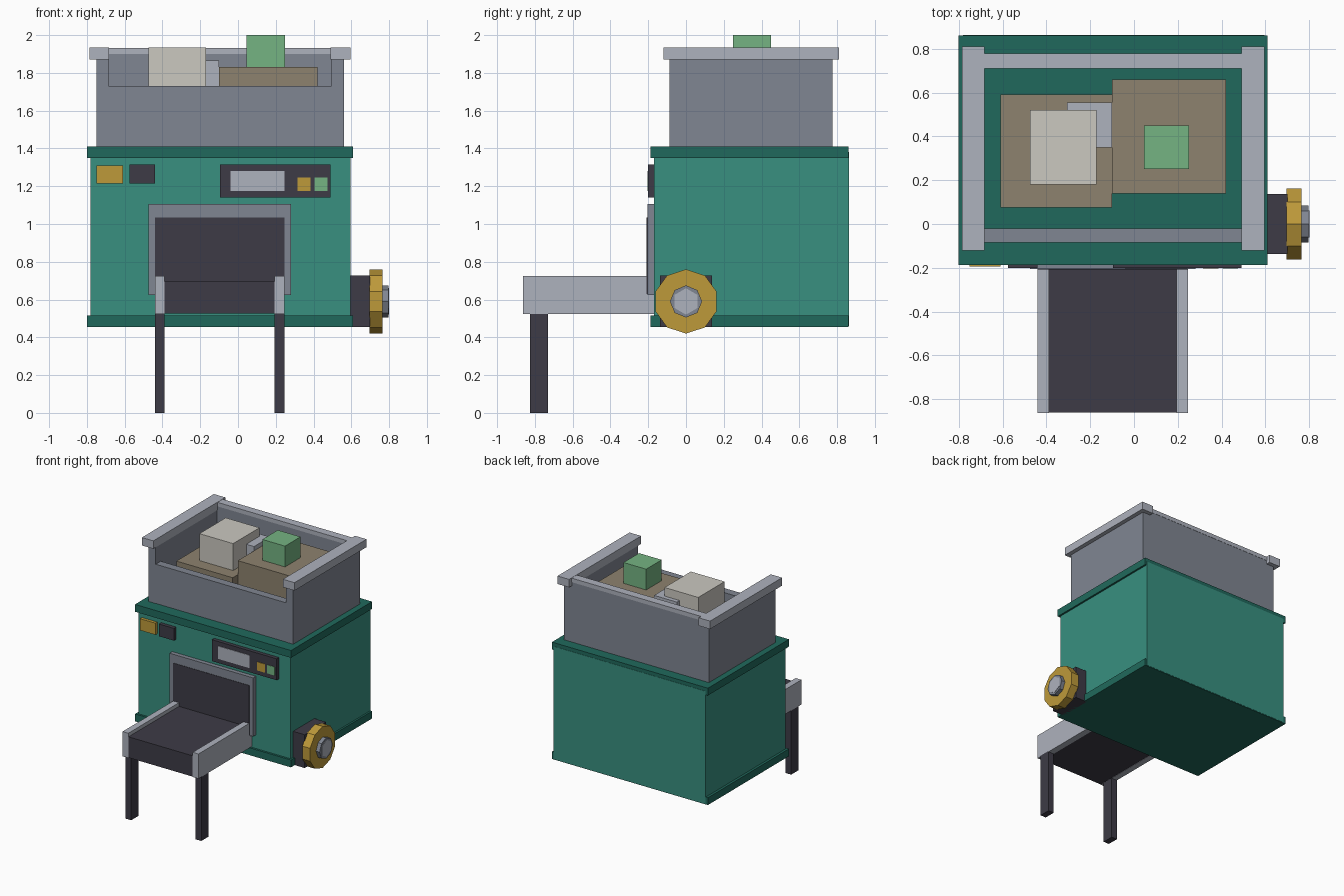
import bpy
import math

cube = bpy.data.objects.get("Cube")
if cube:
    bpy.data.objects.remove(cube, do_unlink=True)


def material(name, hex_code):
    # Convert an sRGB hex string to a linear flat colour
    rgb = [int(hex_code[i:i + 2], 16) / 255 for i in (0, 2, 4)]
    lin = [c / 12.92 if c < 0.04 else ((c + 0.055) / 1.055) ** 2.4 for c in rgb]
    m = bpy.data.materials.new(name)
    m.use_nodes = True
    m.diffuse_color = (*lin, 1)
    m.node_tree.nodes["Principled BSDF"].inputs["Base Color"].default_value = (*lin, 1)
    return m


GREEN = material("teal_green", "389080")
DARK_GREEN = material("deep_green", "20695C")
STEEL = material("steel_grey", "808692")
LIGHT = material("light_grey", "AEB2BD")
DARK = material("charcoal", "3D3B46")
AMBER = material("amber", "BE9A3A")
BROWN = material("cardboard_brown", "8D826E")
CREAM = material("cream_white", "CBC8C0")
LIME = material("soft_green", "75B382")


def box(name, mat, x, y, z):
    """Box from (low, high) ranges along each axis."""
    centre = [(a + b) / 2 for a, b in (x, y, z)]
    bpy.ops.mesh.primitive_cube_add(size=1, location=centre)
    ob = bpy.context.object
    ob.name = name
    ob.scale = [b - a for a, b in (x, y, z)]
    bpy.ops.object.transform_apply(location=False, rotation=False, scale=True)
    ob.data.materials.append(mat)
    return ob


def side_disc(name, mat, sides, radius, x):
    """Faceted disc facing +x with one corner at the top."""
    bpy.ops.mesh.primitive_cylinder_add(
        vertices=sides, radius=radius, depth=x[1] - x[0],
        location=((x[0] + x[1]) / 2, 0, 0.59))
    ob = bpy.context.object
    ob.name = name
    ob.rotation_euler = (math.radians(90), 0, math.radians(90))
    ob.data.materials.append(mat)


# Cabinet with trim bands
box("cabinet_body", GREEN, (-0.78, 0.595), (-0.17, 0.862), (0.46, 1.38))
for name, z in (("bottom_band", (0.455, 0.515)), ("top_band", (1.35, 1.41))):
    box(name, DARK_GREEN, (-0.8, 0.61), (-0.187, 0.86), z)

# Hopper walls, lower at the front
box("hopper_front_wall", STEEL, (-0.75, 0.56), (-0.085, -0.02), (1.41, 1.73))
box("hopper_back_wall", STEEL, (-0.75, 0.56), (0.71, 0.775), (1.41, 1.9))
for side, wall, rim in (("right", (-0.75, -0.685), (-0.785, -0.682)),
                        ("left", (0.495, 0.56), (0.49, 0.595))):
    box(f"hopper_{side}_wall", STEEL, wall, (-0.087, 0.773), (1.41, 1.88))
    box(f"hopper_{side}_rim", LIGHT, rim, (-0.12, 0.81), (1.87, 1.935))
box("hopper_back_rim", LIGHT, (-0.69, 0.5), (0.71, 0.777), (1.9, 1.933))

# Packages inside the hopper
box("low_carton", BROWN, (-0.61, -0.1), (0.075, 0.59), (1.41, 1.715))
box("tall_carton", BROWN, (-0.1, 0.42), (0.14, 0.66), (1.41, 1.83))
box("cream_parcel", CREAM, (-0.475, -0.17), (0.18, 0.52), (1.7, 1.935))
box("grey_parcel", LIGHT, (-0.305, -0.1), (0.35, 0.555), (1.7, 1.865))
box("green_parcel", LIME, (0.045, 0.25), (0.25, 0.45), (1.82, 2.0))

# Control panel and labels
box("control_panel", DARK, (-0.095, 0.49), (-0.2, -0.16), (1.14, 1.315))
box("panel_screen", LIGHT, (-0.04, 0.245), (-0.204, -0.196), (1.175, 1.28))
box("amber_button", AMBER, (0.315, 0.385), (-0.204, -0.196), (1.175, 1.245))
box("green_button", LIME, (0.405, 0.475), (-0.204, -0.196), (1.175, 1.245))
box("amber_label", AMBER, (-0.75, -0.61), (-0.195, -0.165), (1.215, 1.31))
box("dark_label", DARK, (-0.575, -0.44), (-0.2, -0.165), (1.215, 1.315))

# Outlet frame with dark opening
box("outlet_frame", STEEL, (-0.475, 0.28), (-0.205, -0.16), (0.625, 1.105))
box("outlet_opening", DARK, (-0.44, 0.247), (-0.208, -0.2), (0.63, 1.035))

# Conveyor table with side rails and legs
box("conveyor_belt", DARK, (-0.39, 0.195), (-0.86, -0.165), (0.525, 0.695))
for side, x in (("right", (-0.44, -0.388)), ("left", (0.194, 0.246))):
    box(f"conveyor_{side}_rail", LIGHT, x, (-0.862, -0.165), (0.523, 0.725))
    box(f"conveyor_{side}_leg", DARK, x, (-0.825, -0.73), (0, 0.53))

# Side drive: mount, wheel and hub
box("drive_mount", DARK, (0.59, 0.7), (-0.138, 0.137), (0.455, 0.727))
side_disc("drive_wheel", AMBER, 10, 0.17, (0.695, 0.765))
side_disc("wheel_hub", STEEL, 8, 0.085, (0.76, 0.797))
side_disc("hub_nut", LIGHT, 6, 0.07, (0.76, 0.8))
